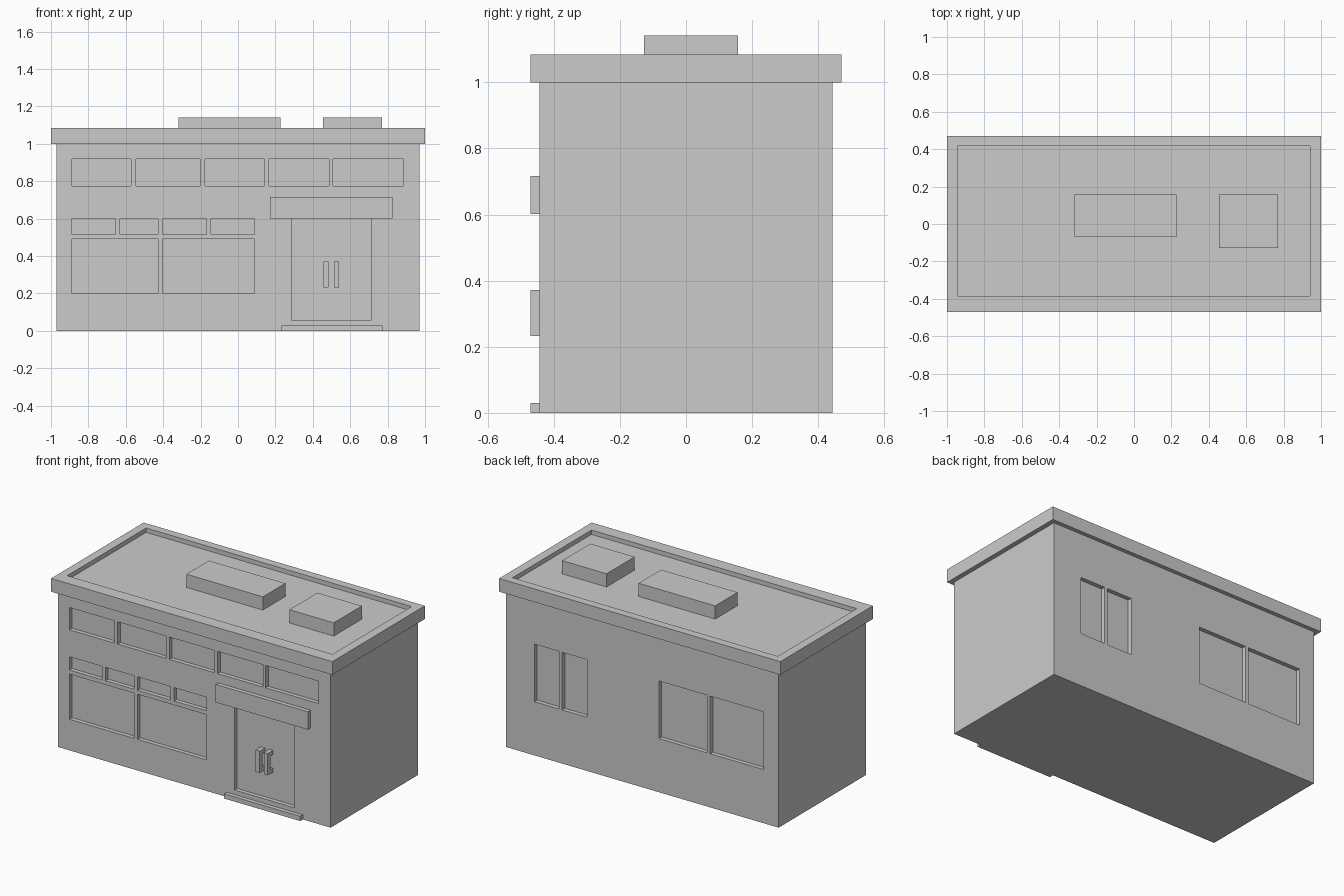
import bpy, bmesh

if "Cube" in bpy.data.objects:
    bpy.data.objects.remove(bpy.data.objects["Cube"])


def boxes(name, spans):
    """One object made of axis-aligned boxes given as (x0, x1, y0, y1, z0, z1)."""
    bm = bmesh.new()
    for x0, x1, y0, y1, z0, z1 in spans:
        for v in bmesh.ops.create_cube(bm, size=1)["verts"]:
            v.co = (x1 if v.co.x > 0 else x0,
                    y1 if v.co.y > 0 else y0,
                    z1 if v.co.z > 0 else z0)
    mesh = bpy.data.meshes.new(name)
    bm.to_mesh(mesh)
    bm.free()
    obj = bpy.data.objects.new(name, mesh)
    bpy.context.collection.objects.link(obj)
    return obj


def carve(obj, spans):
    """Cut box-shaped recesses out of obj."""
    cutter = boxes("recess_cutter", spans)
    cutter.hide_render = True
    mod = obj.modifiers.new("recesses", 'BOOLEAN')
    mod.operation, mod.solver, mod.object = 'DIFFERENCE', 'EXACT', cutter
    bpy.context.view_layer.objects.active = obj
    bpy.ops.object.modifier_apply(modifier=mod.name)
    bpy.data.objects.remove(cutter)


WALL = 0.444     # half depth of the body
DEPTH = 0.027    # recess depth and trim projection
FRONT = -WALL - DEPTH

# Recesses on the front: (z0, z1, [(x0, x1), ...])
front_rows = [
    (0.775, 0.918, [(-0.888, -0.572), (-0.545, -0.202), (-0.176, 0.142),
                    (0.166, 0.487), (0.508, 0.885)]),          # upper windows
    (0.516, 0.602, [(-0.888, -0.655), (-0.631, -0.428),
                    (-0.404, -0.168), (-0.144, 0.088)]),       # transoms
    (0.20, 0.49, [(-0.888, -0.428), (-0.404, 0.088)]),         # shop windows
    (0.059, 0.602, [(0.286, 0.714)]),                          # doorway
]
back_windows = [(0.591, 0.768), (0.393, 0.570), (-0.459, -0.118), (-0.863, -0.483)]

cuts = [(a, b, -WALL - 0.1, -WALL + DEPTH, z0, z1)
        for z0, z1, row in front_rows for a, b in row]
cuts += [(a, b, WALL - DEPTH, WALL + 0.1, 0.345, 0.715) for a, b in back_windows]

# Main block with window and door recesses
body = boxes("building_body", [(-0.97, 0.97, -WALL, WALL, 0, 1.0)])
carve(body, cuts)

# Flat roof with raised parapet
roof = boxes("roof_parapet", [(-1, 1, -0.47, 0.47, 1.0, 1.085)])
carve(roof, [(-0.945, 0.942, -0.385, 0.417, 1.057, 1.2)])

# Rooftop equipment
boxes("roof_unit_long", [(-0.318, 0.226, -0.07, 0.158, 1.057, 1.142)])
boxes("roof_unit_square", [(0.454, 0.77, -0.127, 0.158, 1.057, 1.142)])

# Entrance canopy and step
boxes("door_canopy", [(0.171, 0.826, FRONT, -WALL, 0.602, 0.717)])
boxes("door_step", [(0.232, 0.772, FRONT, -WALL, 0, 0.03)])

# Pull handles: a bar held by two stubs
for side, x0 in (("left", 0.456), ("right", 0.513)):
    x1 = x0 + 0.028
    boxes(f"door_handle_{side}", [
        (x0, x1, FRONT, -WALL, 0.232, 0.372),
        (x0, x1, -WALL, -WALL + DEPTH, 0.232, 0.258),
        (x0, x1, -WALL, -WALL + DEPTH, 0.346, 0.372)])
